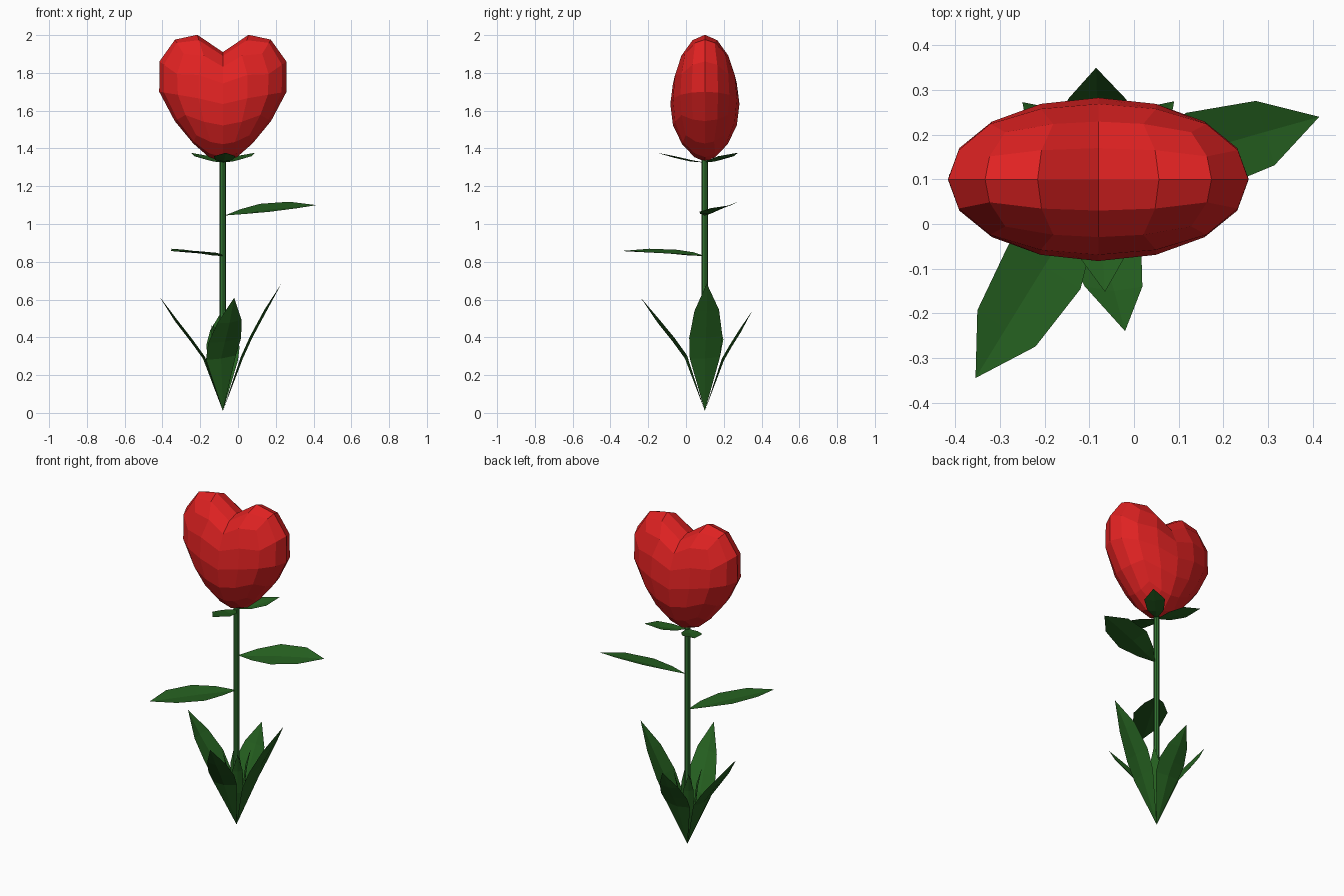
import bpy, bmesh, math
from mathutils import Vector

if "Cube" in bpy.data.objects:
    bpy.data.objects.remove(bpy.data.objects["Cube"])

CX, CY = -0.08, 0.10   # plant axis


def material(name, rgb):
    m = bpy.data.materials.new(name)
    m.diffuse_color = (*rgb, 1)
    m.use_nodes = True
    m.node_tree.nodes["Principled BSDF"].inputs["Base Color"].default_value = m.diffuse_color
    return m


RED = material("petal_red", (0.75, 0.016, 0.016))
LEAF = material("leaf_green", (0.018, 0.115, 0.014))
STEM = material("stem_green", (0.03, 0.17, 0.03))


def finish(name, bm, mat):
    me = bpy.data.meshes.new(name)
    bm.to_mesh(me)
    bm.free()
    me.materials.append(mat)
    ob = bpy.data.objects.new(name, me)
    bpy.context.collection.objects.link(ob)
    return ob


def interp(table, t):
    for (a, va), (b, vb) in zip(table, table[1:]):
        if t <= b:
            return va + (vb - va) * max(0, (t - a) / (b - a))
    return table[-1][1]


def leaf(name, spine, side, widths, crease=0.012, mat=LEAF):
    """Creased sheet: spine points relative to plant axis, half width at each."""
    bm = bmesh.new()
    side = Vector(side).normalized()
    rows = []
    pts = [Vector(p) + Vector((CX, CY, 0)) for p in spine]
    for i, (p, w) in enumerate(zip(pts, widths)):
        if w == 0:
            rows.append([bm.verts.new(p)])
            continue
        along = pts[min(i + 1, len(pts) - 1)] - pts[max(i - 1, 0)]
        up = along.cross(side).normalized()
        if up.z < 0:
            up = -up
        rows.append([bm.verts.new(p + side * w * s + up * crease * (abs(s) - 0.5))
                     for s in (-1, 0, 1)])
    for a, b in zip(rows, rows[1:]):
        for k in range(2):
            qa = [a[0]] if len(a) == 1 else [a[k], a[k + 1]]
            qb = [b[0]] if len(b) == 1 else [b[k + 1], b[k]]
            bm.faces.new(qa + qb)
    bmesh.ops.recalc_face_normals(bm, faces=bm.faces)
    bm.normal_update()
    if sum(f.normal.z for f in bm.faces) < 0:
        bmesh.ops.reverse_faces(bm, faces=bm.faces)
    return finish(name, bm, mat)


# Heart-shaped bloom: quad sphere warped with a notch at the top
bm = bmesh.new()
bmesh.ops.create_cube(bm, size=2)
bmesh.ops.subdivide_edges(bm, edges=bm.edges[:], cuts=3, use_grid_fill=True)
WX = [(-1, .55), (-.924, .58), (-.707, .66), (-.38, .82), (0, 1), (.38, 1.08), (1, 1.05)]
WY = [(-1, .75), (-.707, .93), (-.38, 1), (1, 1)]
for v in bm.verts:
    x, y, z = Vector([math.tan(c * math.pi / 4) for c in v.co]).normalized()
    lift = abs(x) ** 0.8 * (z + 1) ** 2 * 0.065 + 0.015 * (1 - z * z)
    v.co = (CX + 0.337 * x * interp(WX, z),
            CY + 0.183 * y * interp(WY, z),
            1.62 + 0.29 * z + lift)
finish("bloom", bm, RED)

# Stem: slim eight-sided rod that tapers into the base
bm = bmesh.new()
rings = []
for z, r in [(0.03, 0.004), (0.18, 0.017), (1.35, 0.017)]:
    rings.append([bm.verts.new((CX + r * math.cos(k * math.pi / 4),
                                CY + r * math.sin(k * math.pi / 4), z)) for k in range(8)])
for a, b in zip(rings, rings[1:]):
    for k in range(8):
        bm.faces.new((a[k], a[(k + 1) % 8], b[(k + 1) % 8], b[k]))
bm.faces.new(rings[0][::-1])
bm.faces.new(rings[-1])
finish("stem", bm, STEM)

# Three sepals under the bloom
for i, (dx, dy) in enumerate([(-.17, .173), (.17, .175), (.015, -.252)]):
    leaf(f"sepal_{i + 1}",
         [(dx * t, dy * t, z) for t, z in ((0, 1.325), (.3, 1.335), (.65, 1.355), (1, 1.377))],
         (-dy, dx, 0), (0, .045, .058, 0), 0.008)

# Two leaves on the stem
W = (0, .055, .095, .077, 0)
T = (0, .2, .44, .75, 1)
leaf("upper_stem_leaf",
     [(.01 + .485 * t, .14 * t, z) for t, z in zip(T, (1.045, 1.06, 1.08, 1.095, 1.10))],
     (-.27, .93, .22), W)
leaf("lower_stem_leaf",
     [(-.275 * t, -.445 * t, z) for t, z in zip(T, (.83, .84, .85, .857, .857))],
     (-.85, .53, .08), W)

# Four large base leaves
BW = (0, .08, .088, .065, 0)
leaf("base_leaf_left",
     [(0, 0, 0.01), (-.1, 0, .29), (-.165, .01, .38), (-.25, .01, .49), (-.335, .01, .615)],
     (0, 1, .05), BW)
leaf("base_leaf_right",
     [(0, 0, 0.01), (.10, 0, .29), (.15, .005, .40), (.225, .01, .54), (.31, .01, .685)],
     (0, 1, .05), BW)
leaf("base_leaf_front",
     [(0, 0, 0.01), (-.01, -.10, .29), (.01, -.165, .38), (.035, -.245, .48), (.06, -.34, .61)],
     (1, 0, .15), BW)
leaf("base_leaf_back",
     [(0, 0, 0.01), (0, .095, .28), (0, .135, .35), (-.003, .185, .43), (-.005, .25, .54)],
     (1, 0, -.05), BW)

# Small inner leaves hugging the stem
for i in range(4):
    a = math.radians(40 + 90 * i)
    c, s = math.cos(a), math.sin(a)
    leaf(f"inner_leaf_{i + 1}",
         [(c * r, s * r, z) for r, z in ((0, .01), (.04, .22), (.055, .36), (.08, .47))],
         (-s, c, 0), (0, .032, .03, 0), 0.006)
